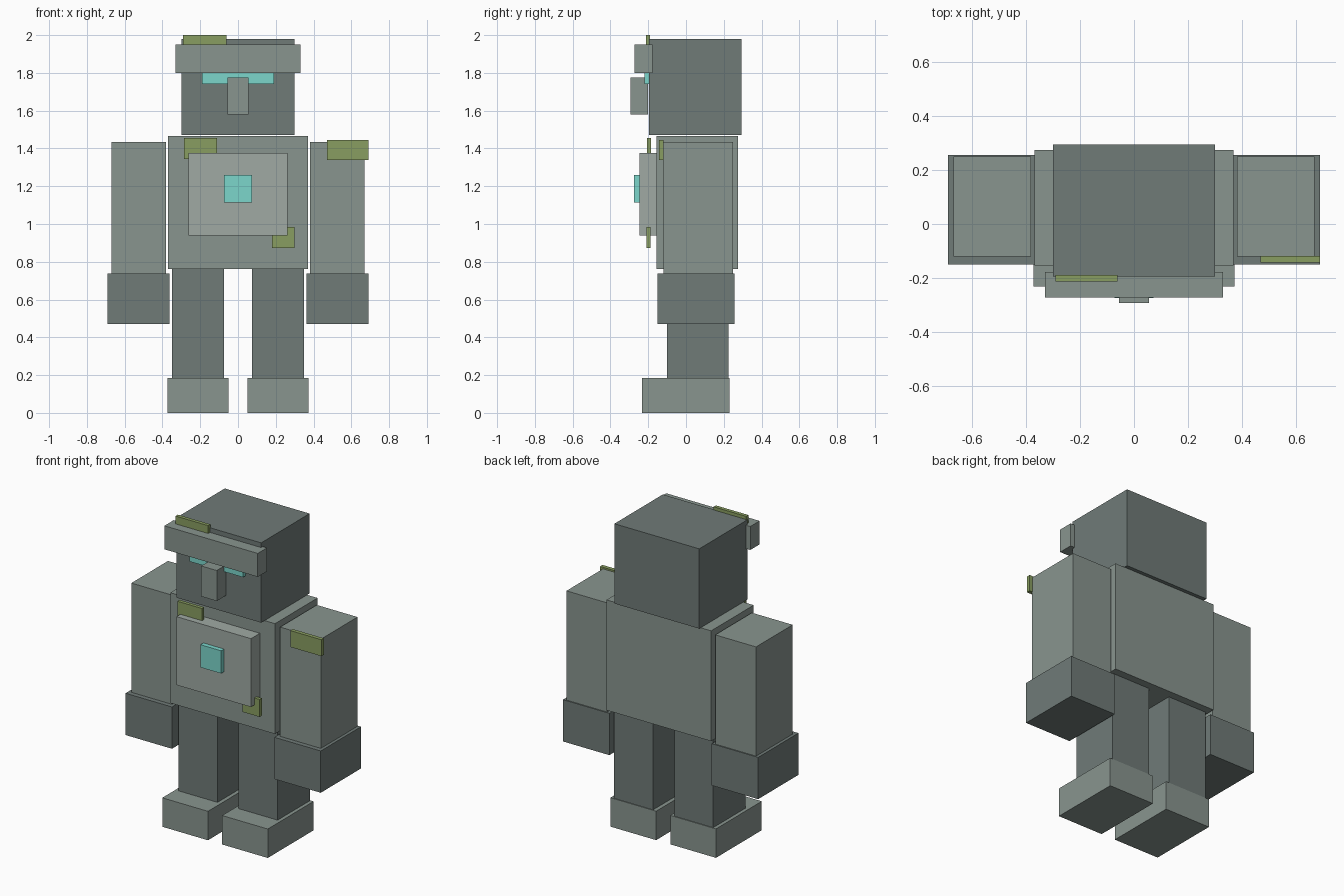
import bpy

if "Cube" in bpy.data.objects:
    bpy.data.objects.remove(bpy.data.objects["Cube"])


def material(name, rgb):
    m = bpy.data.materials.new(name)
    m.diffuse_color = (*rgb, 1)
    m.use_nodes = True
    m.node_tree.nodes["Principled BSDF"].inputs["Base Color"].default_value = m.diffuse_color
    return m


STONE = material("stone", (0.25, 0.30, 0.275))
DARK = material("dark_stone", (0.16, 0.197, 0.187))
PALE = material("pale_stone", (0.35, 0.40, 0.37))
MOSS = material("moss", (0.25, 0.34, 0.12))
GLOW = material("glow", (0.20, 0.67, 0.60))


def block(name, x, y, z, mat):
    """Box spanning the given (min, max) ranges."""
    ranges = (x, y, z)
    bpy.ops.mesh.primitive_cube_add(size=1, location=[(a + b) / 2 for a, b in ranges])
    ob = bpy.context.object
    ob.name = name
    ob.scale = [b - a for a, b in ranges]
    bpy.ops.object.transform_apply(location=False, rotation=False, scale=True)
    ob.data.materials.append(mat)
    return ob


def pair(name, x, y, z, mat):
    """The same box on both sides of x = 0."""
    block(name + "_left", x, y, z, mat)
    block(name + "_right", (-x[1], -x[0]), y, z, mat)


# Head and face
block("head", (-0.30, 0.30), (-0.195, 0.295), (1.47, 1.98), DARK)
block("brow", (-0.33, 0.33), (-0.272, -0.178), (1.80, 1.95), STONE)
block("eye_strip", (-0.19, 0.19), (-0.22, -0.19), (1.74, 1.83), GLOW)
block("nose", (-0.055, 0.055), (-0.293, -0.20), (1.58, 1.775), STONE)

# Torso
block("torso", (-0.37, 0.37), (-0.155, 0.275), (0.762, 1.467), STONE)
block("chest_plate", (-0.263, 0.263), (-0.245, -0.15), (0.94, 1.377), PALE)
block("chest_core", (-0.073, 0.073), (-0.275, -0.24), (1.115, 1.26), GLOW)

# Limbs
pair("arm", (0.382, 0.67), (-0.12, 0.25), (0.735, 1.435), STONE)
pair("hand", (0.362, 0.69), (-0.15, 0.257), (0.47, 0.737), DARK)
pair("leg", (0.075, 0.35), (-0.10, 0.225), (0.185, 0.765), DARK)
pair("foot", (0.05, 0.373), (-0.232, 0.23), (0.0, 0.185), STONE)

# Moss patches
block("head_moss", (-0.292, -0.062), (-0.213, -0.19), (1.90, 2.0), MOSS)
block("chest_moss", (-0.285, -0.11), (-0.206, -0.184), (1.345, 1.455), MOSS)
block("waist_moss", (0.18, 0.30), (-0.21, -0.188), (0.873, 0.985), MOSS)
block("shoulder_moss", (0.47, 0.69), (-0.143, -0.118), (1.34, 1.445), MOSS)
